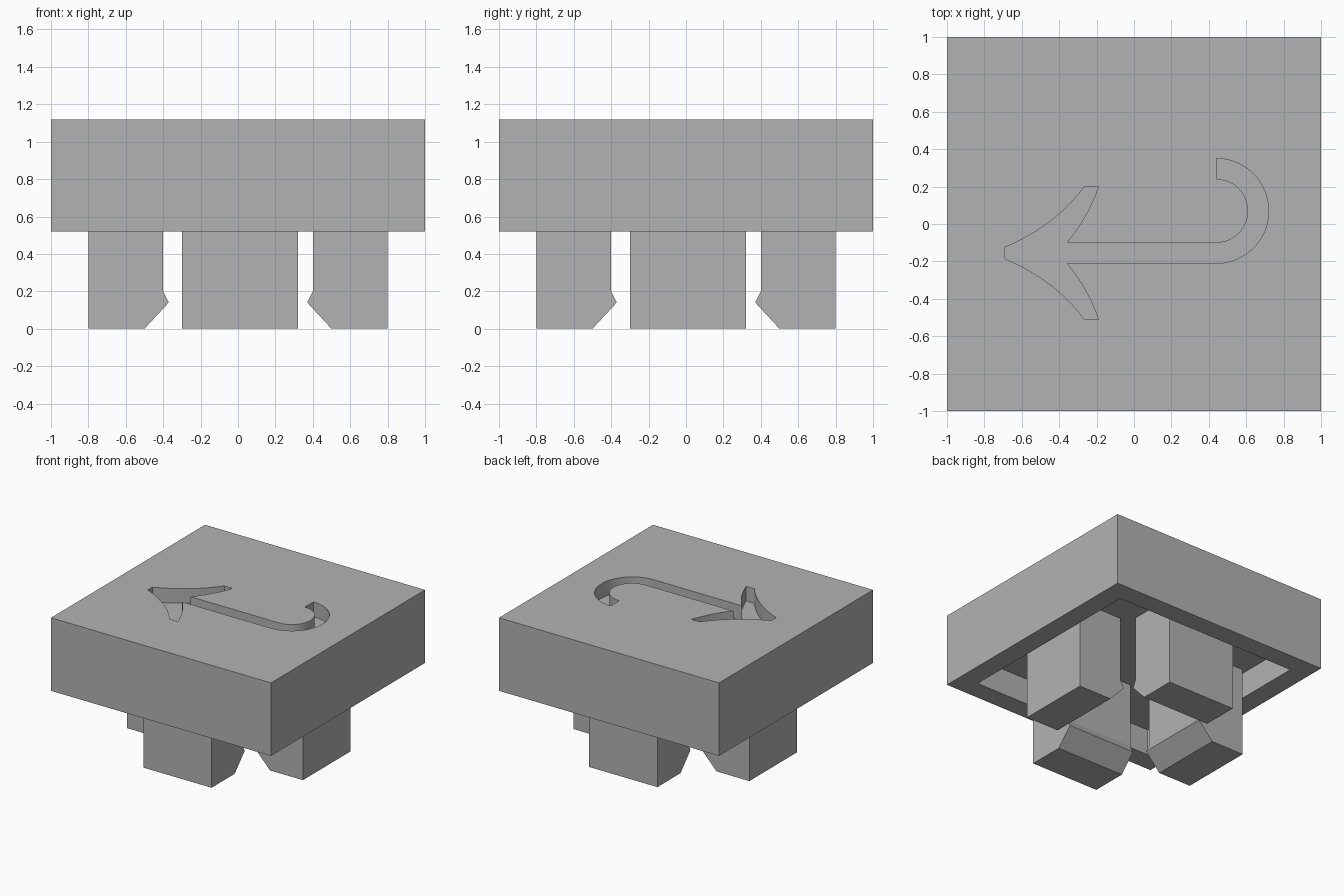
import bpy
import math
from mathutils import Matrix, Vector

if "Cube" in bpy.data.objects:
    bpy.data.objects.remove(bpy.data.objects["Cube"], do_unlink=True)

grey = bpy.data.materials.new("plain grey")
grey.use_nodes = True
COLOUR = (0.45, 0.45, 0.45, 1)
grey.diffuse_color = COLOUR
grey.node_tree.nodes["Principled BSDF"].inputs["Base Color"].default_value = COLOUR


def prism(name, outline, low, high, matrix=None):
    """Extrude a counter-clockwise 2D outline from low to high along local z."""
    n = len(outline)
    verts = [(x, y, h) for h in (low, high) for x, y in outline]
    faces = [tuple(reversed(range(n))), tuple(range(n, 2 * n))]
    faces += [(i, (i + 1) % n, n + (i + 1) % n, n + i) for i in range(n)]
    mesh = bpy.data.meshes.new(name)
    mesh.from_pydata(verts, [], faces)
    if matrix:
        mesh.transform(matrix)
        if matrix.determinant() < 0:
            mesh.flip_normals()
    mesh.materials.append(grey)
    obj = bpy.data.objects.new(name, mesh)
    bpy.context.collection.objects.link(obj)
    return obj


def square(half):
    return [(-half, -half), (half, -half), (half, half), (-half, half)]


def arc(cx, cy, r, start, end, steps=32):
    angles = [math.radians(start + (end - start) * i / steps) for i in range(steps + 1)]
    return [(cx + r * math.cos(a), cy + r * math.sin(a)) for a in angles]


def bend(a, c, b, steps=12):
    """Quadratic curve from a to b, pulled towards c."""
    a, b, c = Vector(a), Vector(b), Vector(c)
    ts = [i / steps for i in range(steps + 1)]
    return [tuple(a * (1 - t) ** 2 + c * 2 * t * (1 - t) + b * t * t) for t in ts]


def cut(target, cutter):
    cutter.hide_render = True
    mod = target.modifiers.new("cut", "BOOLEAN")
    mod.object = cutter
    mod.operation = "DIFFERENCE"
    mod.solver = "EXACT"
    bpy.context.view_layer.objects.active = target
    bpy.ops.object.modifier_apply(modifier=mod.name)
    bpy.data.objects.remove(cutter, do_unlink=True)


# Square cap, hollow underneath
TOP, RIM, CEILING = 1.12, 0.52, 0.735
cap = prism("cap", square(1), RIM, TOP)
cut(cap, prism("cavity_cutter", square(0.835), RIM - 0.2, CEILING))

# Curved arrow groove in the top
AXIS = -0.155
upper_head = bend((-0.36, -0.10), (-0.25, 0.03), (-0.19, 0.2))
upper_head += bend((-0.265, 0.2), (-0.42, -0.01), (-0.69, -0.125))
lower_head = [(x, 2 * AXIS - y) for x, y in reversed(upper_head)]
hook_outer = arc(0.44, 0.07, 0.28, -90, 90)
hook_inner = arc(0.44, 0.07, 0.17, 90, -90)
arrow = hook_outer + hook_inner + upper_head + lower_head
cut(cap, prism("arrow_cutter", arrow, TOP - 0.12, TOP + 0.1))

bpy.ops.object.select_all(action="DESELECT")
cap.select_set(True)
bpy.context.view_layer.objects.active = cap
bpy.ops.object.shade_smooth_by_angle(angle=math.radians(25))

# Four hooked clips, one per side, with their catches facing inward
clip = [(0.8, 0), (0.8, CEILING), (0.4, CEILING), (0.4, 0.2), (0.37, 0.14), (0.5, 0)]


def axes(profile_axis, width_axis):
    """Matrix that lays the profile along one axis, its height up, its width along the other."""
    columns = (Vector(profile_axis), Vector((0, 0, 1)), Vector(width_axis))
    return Matrix(columns).transposed().to_4x4()


for name, side in (("left", 1), ("right", -1)):
    prism(name + "_clip", clip, -0.3, 0.32, axes((side, 0, 0), (0, 1, 0)))
for name, side in (("back", 1), ("front", -1)):
    prism(name + "_clip", clip, -0.3, 0.32, axes((0, side, 0), (1, 0, 0)))
